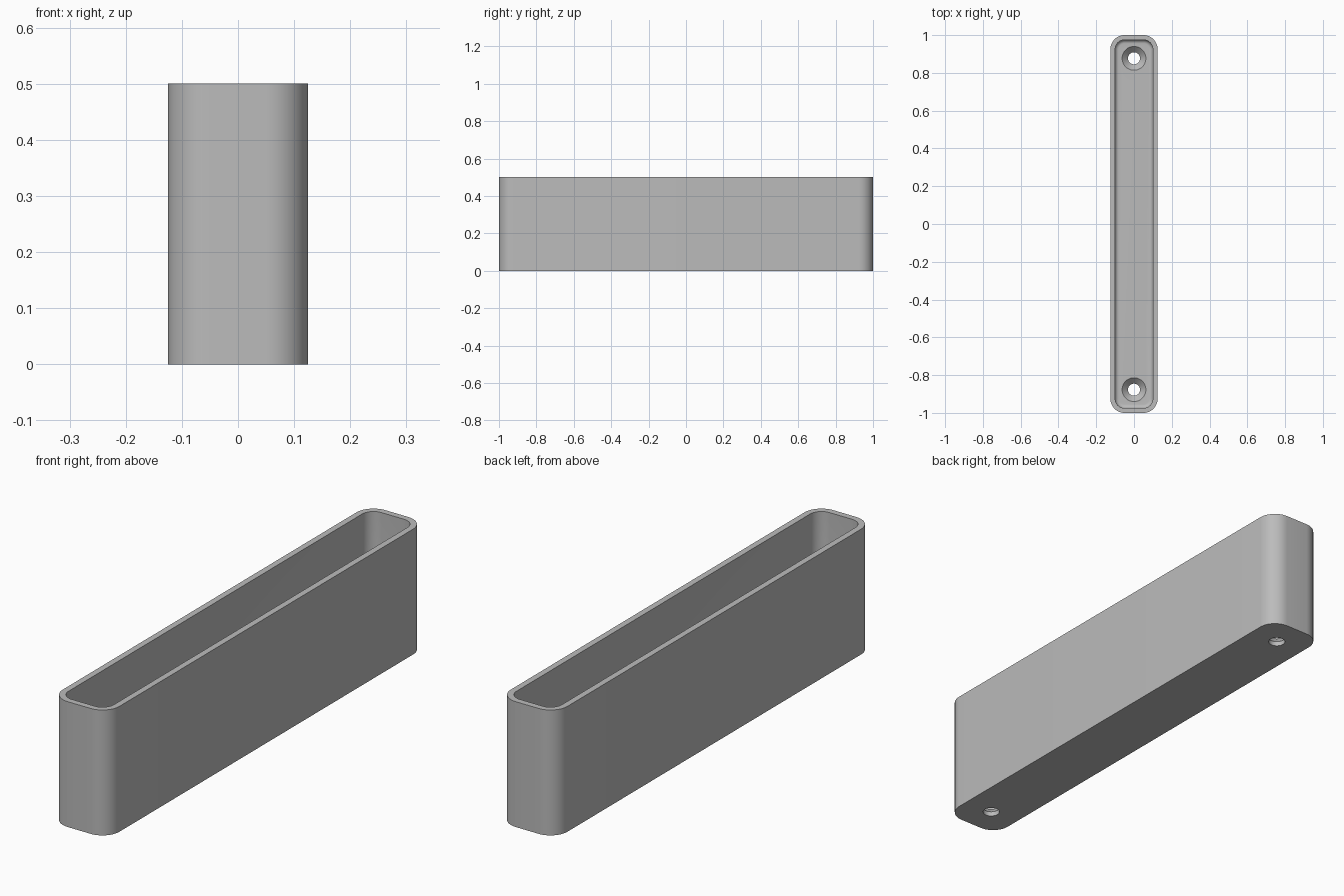
import bpy, bmesh, math

if "Cube" in bpy.data.objects:
    bpy.data.objects.remove(bpy.data.objects["Cube"])

HALF_X, HALF_Y, HEIGHT = 0.125, 1.0, 0.5
CORNER, WALL, FLOOR, FILLET = 0.075, 0.025, 0.05, 0.02
HOLE_Y, HOLE_R, SINK_R = 0.877, 0.032, 0.063

grey = bpy.data.materials.new("plain grey")
grey.use_nodes = True
colour = (0.5, 0.5, 0.5, 1)
grey.diffuse_color = colour
grey.node_tree.nodes["Principled BSDF"].inputs["Base Color"].default_value = colour


def rounded_ring(bm, inset, z, steps=12):
    """Rounded rectangle of vertices, shrunk evenly by inset."""
    r = CORNER - inset
    ring = []
    for quarter, (sx, sy) in enumerate([(1, 1), (-1, 1), (-1, -1), (1, -1)]):
        for i in range(steps + 1):
            a = (quarter + i / steps) * math.pi / 2
            ring.append(bm.verts.new((sx * (HALF_X - CORNER) + r * math.cos(a),
                                      sy * (HALF_Y - CORNER) + r * math.sin(a), z)))
    return ring


def round_ring(bm, y, r, z, steps=48):
    return [bm.verts.new((r * math.cos(i * math.tau / steps),
                          y + r * math.sin(i * math.tau / steps), z))
            for i in range(steps)]


def loft(bm, rings):
    """Closed solid through a stack of matching rings."""
    for low, high in zip(rings, rings[1:]):
        for i in range(len(low)):
            j = (i + 1) % len(low)
            bm.faces.new((low[i], low[j], high[j], high[i]))
    bm.faces.new(rings[0][::-1])
    bm.faces.new(rings[-1])


def make_object(name, bm):
    bmesh.ops.recalc_face_normals(bm, faces=bm.faces)
    mesh = bpy.data.meshes.new(name)
    bm.to_mesh(mesh)
    bm.free()
    mesh.materials.append(grey)
    obj = bpy.data.objects.new(name, mesh)
    bpy.context.collection.objects.link(obj)
    return obj


# Tray: outer wall, rim, inner wall, rounded floor edge
bm = bmesh.new()
rings = [rounded_ring(bm, 0, 0), rounded_ring(bm, 0, HEIGHT), rounded_ring(bm, WALL, HEIGHT)]
for i in range(7):
    a = i / 6 * math.pi / 2
    rings.append(rounded_ring(bm, WALL + FILLET * (1 - math.cos(a)),
                              FLOOR + FILLET * (1 - math.sin(a))))
loft(bm, rings)
tray = make_object("tray", bm)

# Countersunk screw holes through the floor
bm = bmesh.new()
for y in (-HOLE_Y, HOLE_Y):
    loft(bm, [round_ring(bm, y, r, z) for r, z in (
        (HOLE_R, -0.05), (HOLE_R, FLOOR - (SINK_R - HOLE_R)),
        (SINK_R, FLOOR), (SINK_R, FLOOR + 0.05))])
cutter = make_object("screw_hole_cutter", bm)
cutter.hide_render = True

cut = tray.modifiers.new("screw holes", "BOOLEAN")
cut.operation, cut.solver, cut.object = "DIFFERENCE", "EXACT", cutter

# Apply the cut, drop the cutter and smooth the rounded walls
bpy.ops.object.select_all(action="DESELECT")
tray.select_set(True)
bpy.context.view_layer.objects.active = tray
bpy.ops.object.modifier_apply(modifier=cut.name)
bpy.data.objects.remove(cutter)
bpy.ops.object.shade_smooth_by_angle(angle=math.radians(30))
